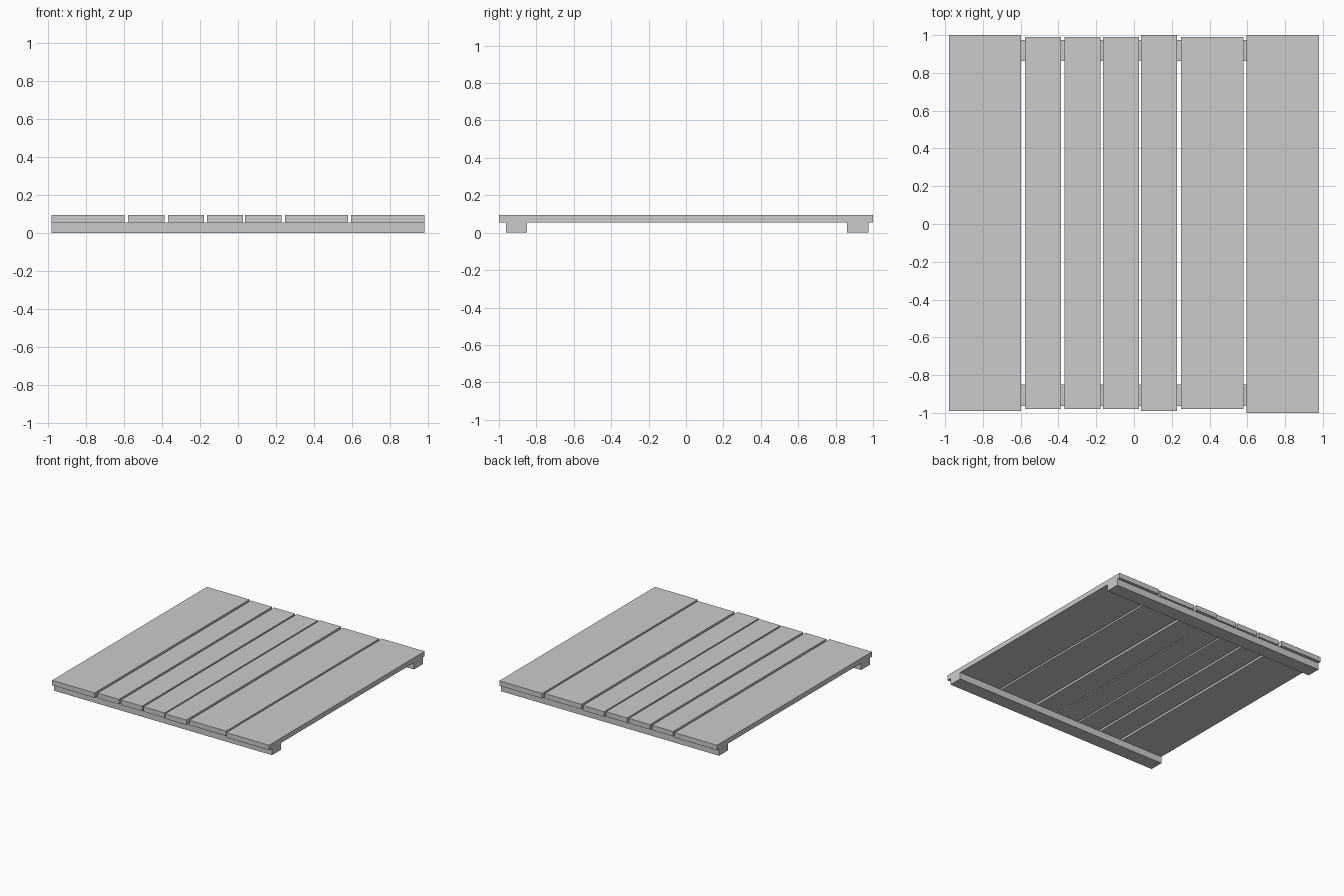
import bpy
import bmesh
from mathutils import Vector

if "Cube" in bpy.data.objects:
    bpy.data.objects.remove(bpy.data.objects["Cube"])


def box(name, x, y, z):
    """Axis-aligned box from (min, max) ranges, origin at its centre."""
    bm = bmesh.new()
    bmesh.ops.create_cube(bm, size=1)
    bmesh.ops.scale(bm, vec=Vector((x[1] - x[0], y[1] - y[0], z[1] - z[0])), verts=bm.verts)
    mesh = bpy.data.meshes.new(name)
    bm.to_mesh(mesh)
    bm.free()
    obj = bpy.data.objects.new(name, mesh)
    obj.location = (sum(x) / 2, sum(y) / 2, sum(z) / 2)
    bpy.context.collection.objects.link(obj)
    return obj


RAIL_TOP = 0.055
TOP = 0.095

# Two cross rails underneath
box("front_rail", (-0.98, 0.98), (-0.963, -0.85), (0, RAIL_TOP))
box("back_rail", (-0.98, 0.98), (0.862, 0.975), (0, RAIL_TOP))

# Planks of uneven width: left, right, front end, back end
planks = [
    (-0.98, -0.597, -0.99, 1.00),
    (-0.577, -0.386, -0.98, 0.99),
    (-0.368, -0.178, -0.98, 0.99),
    (-0.164, 0.027, -0.98, 0.99),
    (0.037, 0.228, -0.99, 1.00),
    (0.248, 0.579, -0.98, 0.99),
    (0.595, 0.98, -1.00, 1.00),
]
for i, (left, right, front, back) in enumerate(planks, 1):
    box(f"plank_{i}", (left, right), (front, back), (RAIL_TOP, TOP))
